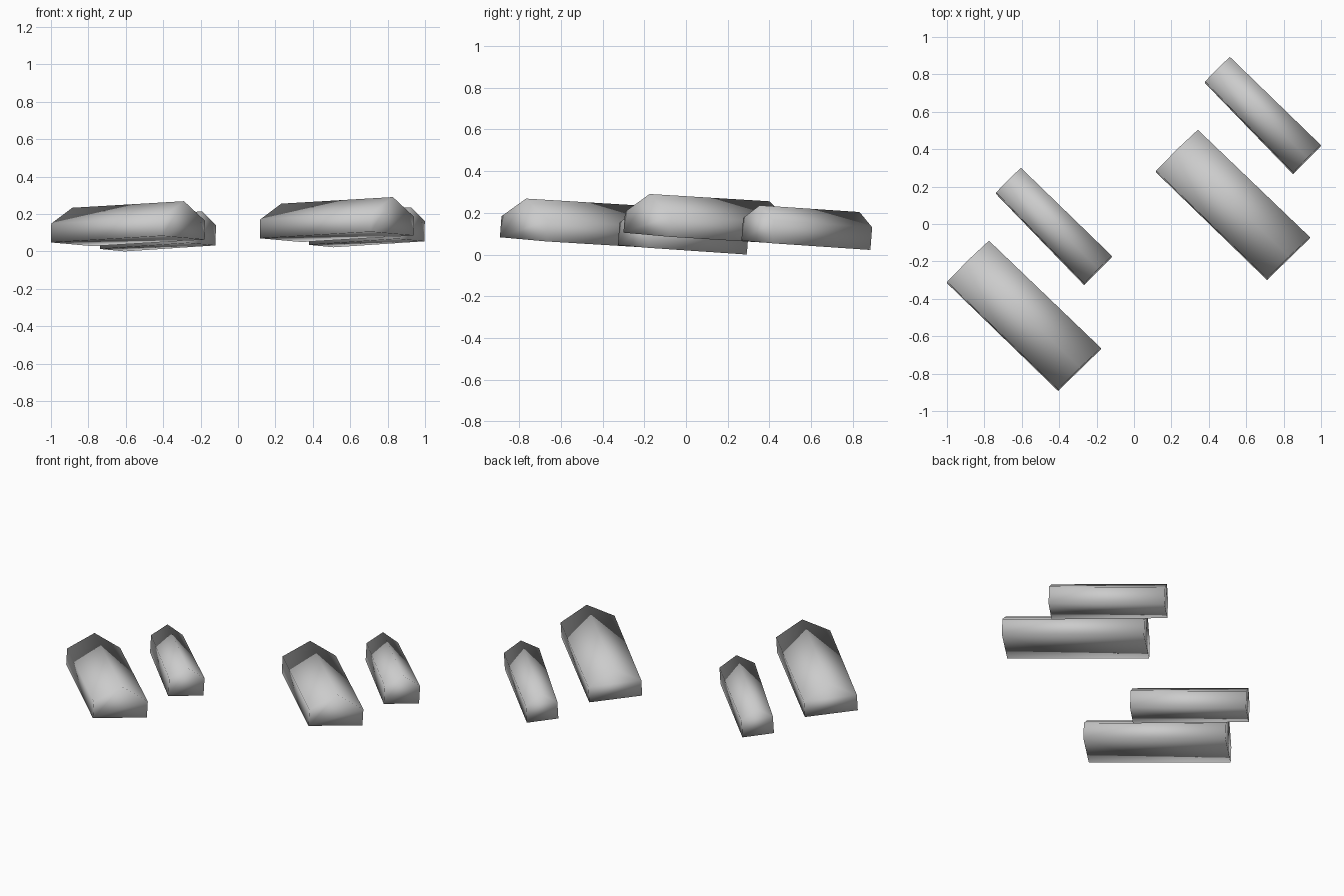
import bpy, bmesh
from mathutils import Vector

if "Cube" in bpy.data.objects:
    bpy.data.objects.remove(bpy.data.objects["Cube"])

UP = Vector((0.016, 0.075, 0.997))          # blocks lean slightly
STEP = Vector((1.117, 0.593, 0.022))        # offset from first pair to second pair


def gabled_block(name, start, start_w, end, end_w, eave, ridge):
    """Pentagonal prism with a ridge, lofted between two end profiles."""
    bm = bmesh.new()
    rings = []
    for corner, width in ((start, start_w), (end, end_w)):
        c, w = Vector(corner), Vector(width)
        pts = (c, c + w, c + w + UP * eave, c + w / 2 + UP * ridge, c + UP * eave)
        rings.append([bm.verts.new(p) for p in pts])
    a, b = rings
    bm.faces.new(a)
    bm.faces.new(b[::-1])
    for i in range(5):
        j = (i + 1) % 5
        bm.faces.new((a[i], b[i], b[j], a[j]))
    bmesh.ops.recalc_face_normals(bm, faces=bm.faces)
    for f in bm.faces:
        f.smooth = True
    mesh = bpy.data.meshes.new(name)
    bm.to_mesh(mesh)
    bm.free()
    obj = bpy.data.objects.new(name, mesh)
    bpy.context.collection.objects.link(obj)
    return obj


# Two pairs, each with one large and one small gabled block
for i, side in enumerate(("left", "right")):
    large = gabled_block(f"large_block_{side}",
                         (-1.0, -0.316, 0.048), (0.223, 0.219, -0.02),
                         (-0.406, -0.893, 0.083), (0.228, 0.222, -0.02),
                         0.101, 0.196)
    small = gabled_block(f"small_block_{side}",
                         (-0.738, 0.161, 0.013), (0.132, 0.131, -0.013),
                         (-0.267, -0.327, 0.045), (0.147, 0.148, -0.013),
                         0.109, 0.176)
    for obj in (large, small):
        obj.location = STEP * i
